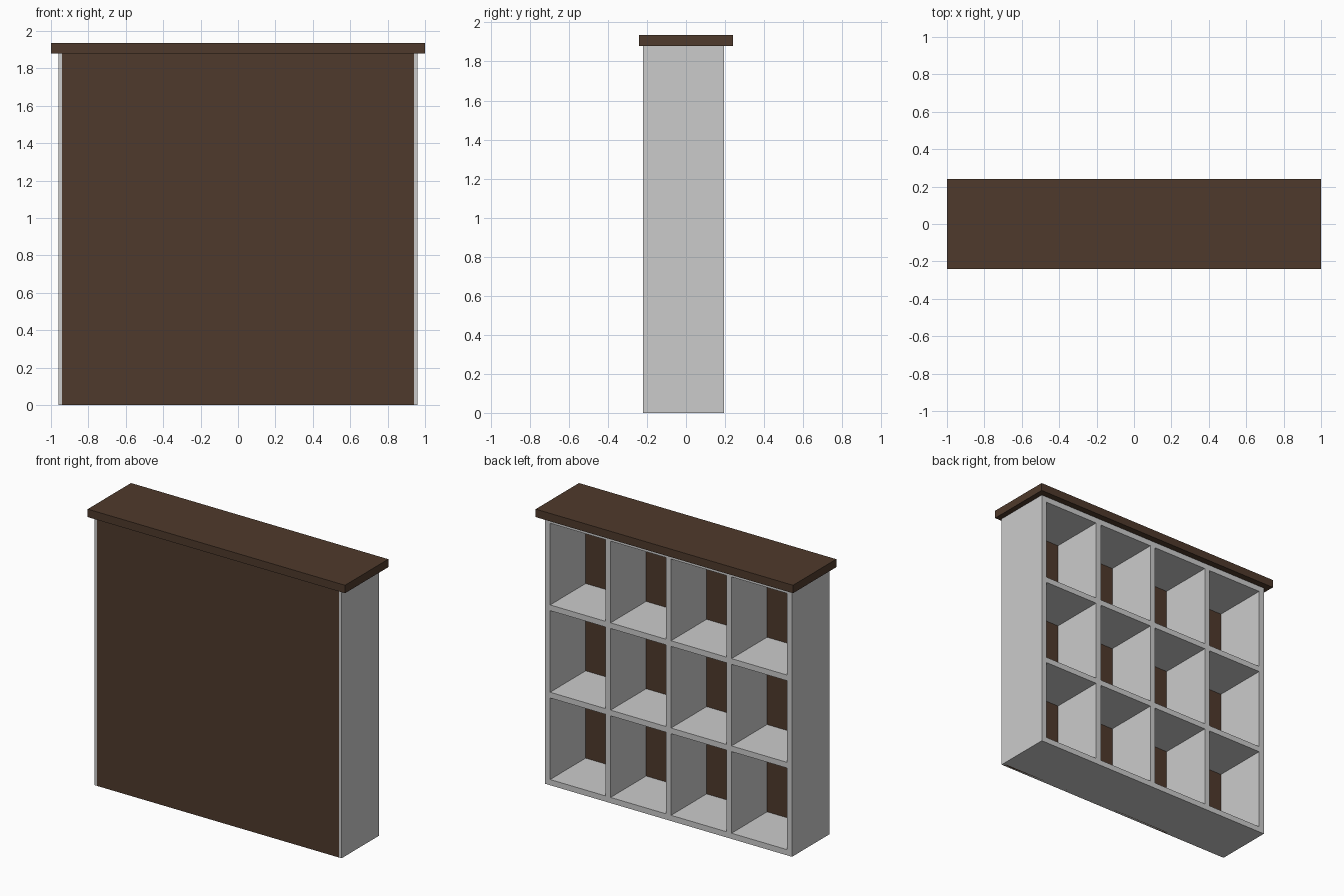
import bpy

if "Cube" in bpy.data.objects:
    bpy.data.objects.remove(bpy.data.objects["Cube"])

W, H = 1.92, 1.88            # frame width and height
Y0, Y1 = -0.22, 0.194        # frame front and back
T = 0.04                     # board thickness
COLS, ROWS = 4, 3
CELL_W = (W - (COLS + 1) * T) / COLS
CELL_H = (H - (ROWS + 1) * T) / ROWS

wood = bpy.data.materials.new("dark_wood")
wood.diffuse_color = (0.078, 0.042, 0.025, 1)
wood.use_nodes = True
wood.node_tree.nodes["Principled BSDF"].inputs["Base Color"].default_value = wood.diffuse_color


def box(name, lo, hi, mat=None):
    """Axis-aligned board between two corners."""
    bpy.ops.mesh.primitive_cube_add(size=1, location=[(a + b) / 2 for a, b in zip(lo, hi)])
    ob = bpy.context.object
    ob.name = name
    ob.scale = [b - a for a, b in zip(lo, hi)]
    bpy.ops.object.transform_apply(location=False, rotation=False, scale=True)
    if mat:
        ob.data.materials.append(mat)
    return ob


# Upright boards: two sides and three dividers
for i in range(COLS + 1):
    x = -W / 2 + i * (CELL_W + T)
    name = "side_panel" if i in (0, COLS) else "divider"
    box(name, (x, Y0, 0), (x + T, Y1, H))

# Shelf boards fitted between the uprights
for i in range(COLS):
    x = -W / 2 + T + i * (CELL_W + T)
    for j in range(ROWS + 1):
        z = j * (CELL_H + T)
        box("shelf", (x, Y0, z), (x + CELL_W, Y1, z + T))

# Thin wooden panel closing the -y face, let halfway into the sides
box("closing_panel", (-W / 2 + T / 2, Y0 - 0.001, 0), (W / 2 - T / 2, Y0 + 0.02, H), wood)

# Overhanging wooden top
box("top_board", (-1, -0.24, H), (1, 0.24, H + 0.056), wood)
